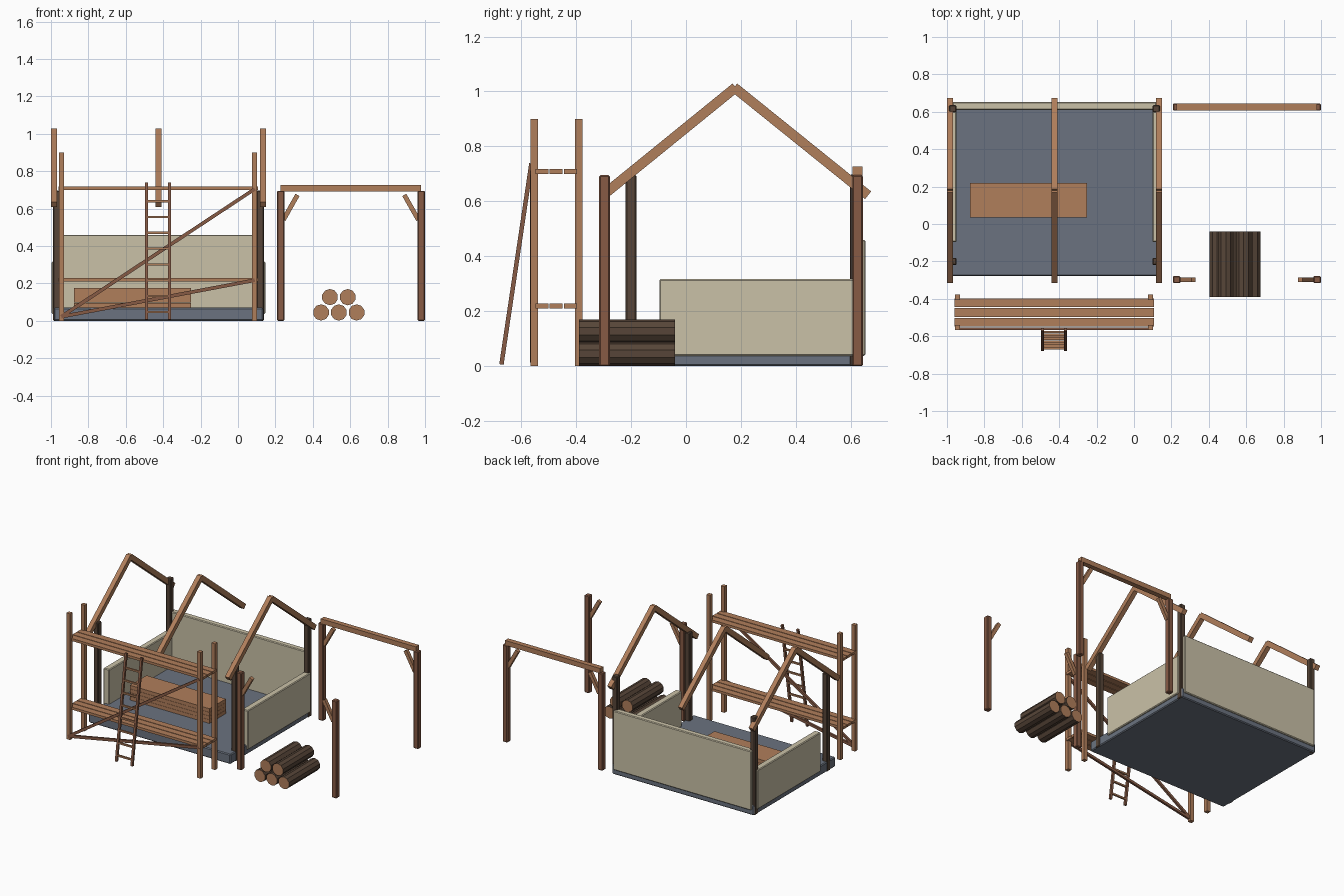
import bpy, math
from mathutils import Vector, Matrix

if "Cube" in bpy.data.objects:
    bpy.data.objects.remove(bpy.data.objects["Cube"])


def material(name, r, g, b):
    m = bpy.data.materials.new(name)
    m.diffuse_color = (r, g, b, 1)
    m.use_nodes = True
    m.node_tree.nodes["Principled BSDF"].inputs["Base Color"].default_value = m.diffuse_color
    return m


TAN = material("fresh_timber", 0.434, 0.209, 0.105)
RED = material("red_brown_timber", 0.242, 0.104, 0.06)
DARK = material("dark_bark", 0.095, 0.06, 0.04)
WALL = material("pale_wall", 0.59, 0.535, 0.39)
SLAB = material("blue_grey_slab", 0.147, 0.171, 0.214)


def finish(ob, name, mat, bevel):
    ob.name = name
    ob.data.materials.append(mat)
    if bevel:
        b = ob.modifiers.new("bevel", "BEVEL")
        b.width = bevel
        b.segments = 1
    return ob


def box(name, mat, x, y, z, bevel=0):
    """Box from (min, max) ranges."""
    bpy.ops.mesh.primitive_cube_add(size=1)
    ob = bpy.context.object
    c = Vector([(r[0] + r[1]) / 2 for r in (x, y, z)])
    s = [r[1] - r[0] for r in (x, y, z)]
    ob.data.transform(Matrix.Translation(c) @ Matrix.Diagonal((*s, 1)))
    return finish(ob, name, mat, bevel)


def post(name, mat, x, y, w, top, bevel=0):
    return box(name, mat, (x - w / 2, x + w / 2), (y - w / 2, y + w / 2), (0, top), bevel)


def strut(name, mat, p, q, side, width, thick):
    """Square-ended bar from p to q; width runs along the side vector."""
    p, q, side = Vector(p), Vector(q), Vector(side)
    d = (q - p).normalized()
    n = side.cross(d).normalized()
    bpy.ops.mesh.primitive_cube_add(size=1)
    ob = bpy.context.object
    rot = Matrix((side, n, d)).transposed().to_4x4()
    ob.data.transform(Matrix.Translation((p + q) / 2) @ rot
                      @ Matrix.Diagonal((width, thick, (q - p).length, 1)))
    return finish(ob, name, mat, 0)


X, Y = (1, 0, 0), (0, 1, 0)
CX = -0.425  # centre line of the house

# House: slab, walls, corner posts
box("floor_slab", SLAB, (CX - 0.56, CX + 0.56), (-0.278, 0.642), (0, 0.07), 0.006)
box("back_wall", WALL, (CX - 0.545, CX + 0.545), (0.61, 0.653), (0.037, 0.46), 0.005)
for s, side in ((-1, "left"), (1, "right")):
    xs = sorted((CX + s * 0.524, CX + s * 0.571))
    box(f"{side}_wall", WALL, xs, (-0.097, 0.615), (0.037, 0.317), 0.005)
    for y, end in ((-0.2, "front"), (0.616, "back")):
        post(f"house_{end}_{side}_post", DARK, CX + s * 0.544, y, 0.039, 0.697, 0.005)

# Three pairs of rafters
for i in (-1, 0, 1):
    x = CX + i * 0.558
    for s, end in ((-1, "front"), (1, "back")):
        strut(f"{end}_rafter", TAN, (x, 0.178 + s * -0.003, 1.015),
              (x, 0.18 + s * 0.483, 0.622), X, 0.033, 0.036)

# Stack of boards on the floor
for i in range(4):
    z = 0.07 + i * 0.0265
    box("stacked_board", TAN, (-0.877, -0.25), (0.035, 0.22), (z, z + 0.0255))

# Timber frame: four braced posts, one beam at the back
for y in (-0.297, 0.625):
    for x, s in ((0.228, 1), (0.979, -1)):
        post("frame_post", RED, x, y, 0.039, 0.695, 0.005)
        strut("frame_brace", TAN, (x + s * 0.015, y, 0.54), (x + s * 0.09, y, 0.673), Y, 0.024, 0.025)
box("frame_beam", TAN, (0.228, 0.979), (0.607, 0.643), (0.692, 0.727))

# Scaffold: poles, two decks, diagonal braces
for x in (-0.943, 0.088):
    for y in (-0.553, -0.391):
        post("scaffold_pole", TAN, x, y, 0.028, 0.9)
for z in (0.21, 0.7):
    for y in (-0.525, -0.473, -0.421):
        box("scaffold_plank", TAN, (-0.96, 0.108), (y - 0.0235, y + 0.0235), (z, z + 0.018))
for top in (0.705, 0.217):
    strut("scaffold_brace", RED, (-0.945, -0.56, 0.022), (0.09, -0.56, top), Y, 0.015, 0.019)

# Leaning ladder
foot, head = Vector((0, -0.672, 0.006)), Vector((0, -0.563, 0.738))
for x in (-0.489, -0.366):
    strut("ladder_rail", RED, foot + Vector((x, 0, 0)), head + Vector((x, 0, 0)), X, 0.016, 0.016)
for i in range(8):
    c = foot.lerp(head, (0.042 + i * 0.0855) / 0.74)
    box("ladder_rung", TAN, (-0.489, -0.366), (c.y - 0.006, c.y + 0.006), (c.z - 0.006, c.z + 0.006))

# Log pile: dark bark, pale cut ends
for row, count in ((0, 3), (1, 2)):
    for i in range(count):
        bpy.ops.mesh.primitive_cylinder_add(vertices=10, radius=0.0435, depth=0.35)
        log = bpy.context.object
        log.data.transform(Matrix.Translation((0.444 + row * 0.0475 + i * 0.095, -0.215, 0.0445 + row * 0.082))
                           @ Matrix.Rotation(math.pi / 2, 4, 'X'))
        finish(log, "log", DARK, 0)
        log.data.materials.append(TAN)
        for f in log.data.polygons:
            f.material_index = 1 if len(f.vertices) > 4 else 0
